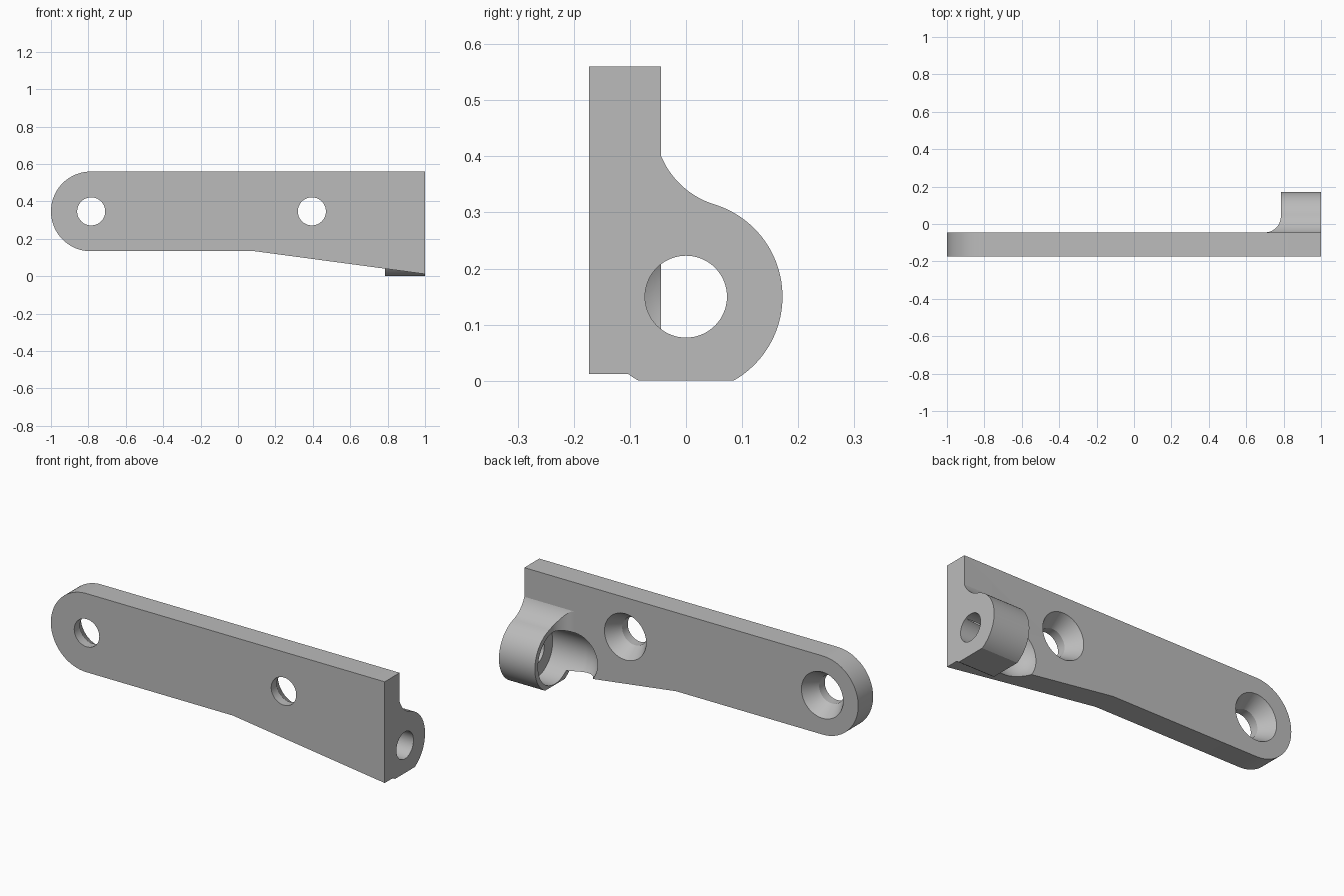
import bpy, bmesh
from math import sin, cos, radians, pi
from mathutils import Matrix, Vector

cube = bpy.data.objects.get("Cube")
if cube:
    bpy.data.objects.remove(cube, do_unlink=True)

metal = bpy.data.materials.new("plain_grey")
metal.use_nodes = True
GREY = (0.5, 0.5, 0.5, 1)
metal.diffuse_color = GREY
metal.node_tree.nodes["Principled BSDF"].inputs["Base Color"].default_value = GREY


def arc(cx, cy, r, a0, a1, n=24):
    """Points on an arc, angles in degrees."""
    angles = [radians(a0 + (a1 - a0) * i / n) for i in range(n + 1)]
    return [(cx + r * cos(a), cy + r * sin(a)) for a in angles]


def finish(name, bm):
    bmesh.ops.remove_doubles(bm, verts=bm.verts, dist=1e-5)
    bmesh.ops.recalc_face_normals(bm, faces=bm.faces)
    mesh = bpy.data.meshes.new(name)
    bm.to_mesh(mesh)
    bm.free()
    mesh.materials.append(metal)
    obj = bpy.data.objects.new(name, mesh)
    bpy.context.collection.objects.link(obj)
    return obj


def prism(name, points, axis, lo, hi):
    """Extrude a 2D outline along one axis; the other two axes keep their order."""
    bm = bmesh.new()
    verts = []
    for p in points:
        co = list(p)
        co.insert("xyz".index(axis), lo)
        verts.append(bm.verts.new(co))
    face = bm.faces.new(verts)
    moved = bmesh.ops.extrude_face_region(bm, geom=[face])["geom"]
    shift = Vector([hi - lo if a == axis else 0 for a in "xyz"])
    bmesh.ops.translate(bm, vec=shift, verts=[v for v in moved if isinstance(v, bmesh.types.BMVert)])
    return finish(name, bm)


def lathe(name, profile, axis, origin, steps=64):
    """Spin (distance along axis, radius) points around an axis through origin."""
    bm = bmesh.new()
    direction = Vector([a == axis for a in "xyz"])
    side = Vector((0, 0, 1))
    verts = [bm.verts.new(Vector(origin) + direction * d + side * r) for d, r in profile]
    edges = [bm.edges.new(pair) for pair in zip(verts, verts[1:])]
    bmesh.ops.spin(bm, geom=verts + edges, cent=origin, axis=direction,
                   angle=2 * pi, steps=steps, use_merge=True)
    return finish(name, bm)


def combine(target, tool, operation="DIFFERENCE"):
    """Apply a boolean and discard the tool object."""
    mod = target.modifiers.new("boolean", "BOOLEAN")
    mod.operation, mod.solver, mod.object = operation, "EXACT", tool
    bpy.context.view_layer.update()
    graph = bpy.context.evaluated_depsgraph_get()
    mesh = bpy.data.meshes.new_from_object(target.evaluated_get(graph))
    target.modifiers.clear()
    target.data = mesh
    bpy.data.objects.remove(tool, do_unlink=True)


FRONT, BACK = -0.173, -0.045
HOLE_Z, AXLE_Z = 0.347, 0.15

# Flat arm with a rounded end and a tapered underside
outline = arc(-0.787, HOLE_Z, 0.213, 90, 270, 40)
outline += [(0.09, 0.134), (1, 0.012), (1, 0.56)]
bracket = prism("bracket_arm", outline, "y", FRONT, BACK)

# Knuckle: round lug blended up into the arm, flattened underneath
lug = [(-0.1, 0.405)] + arc(0.0943, 0.458, 0.15, 200.9, 253)
lug += arc(0, AXLE_Z, 0.172, 72, -60.5, 48)
lug += arc(0, AXLE_Z, 0.172, 240.5, 210, 12) + [(-0.149, 0.3)]
knuckle = prism("knuckle", lug, "x", 0.7, 1)

# Concave fillet from the knuckle's inner face onto the arm
relief = arc(0.7, 0.04, 0.085, -90, 0, 20) + [(0.785, 0.3), (0.6, 0.3), (0.6, BACK)]
combine(knuckle, prism("fillet_cutter", relief, "z", -0.1, 0.7))
below = [(-0.3, -0.1), (0.3, -0.1), (0.3, 0.1), (-0.3, 0.1)]
combine(knuckle, prism("underside_cutter", below, "x", 0.5, 0.785))
combine(bracket, knuckle, "UNION")

# Round-ended pocket behind the knuckle, and the axle hole
pocket = [(0.9, 0)] + arc(0.7, 0, 0.145, 90, 180, 20)
pocket.insert(1, (0.9, 0.145))
combine(bracket, lathe("pocket_cutter", pocket, "x", (0, 0, AXLE_Z)))
axle = [(0.8, 0), (0.8, 0.073), (1.1, 0.073), (1.1, 0)]
combine(bracket, lathe("axle_cutter", axle, "x", (0, 0, AXLE_Z)))

# Two countersunk screw holes, wide at the back
screw = [(-0.3, 0), (-0.3, 0.075), (-0.125, 0.075), (BACK, 0.125), (0.02, 0.125), (0.02, 0)]
for x in (-0.785, 0.395):
    combine(bracket, lathe("screw_cutter", screw, "y", (x, 0, HOLE_Z)))

bracket.name = "hinge_bracket"
bpy.ops.object.select_all(action="DESELECT")
bracket.select_set(True)
bpy.context.view_layer.objects.active = bracket
bpy.ops.object.shade_smooth_by_angle(angle=radians(20))
